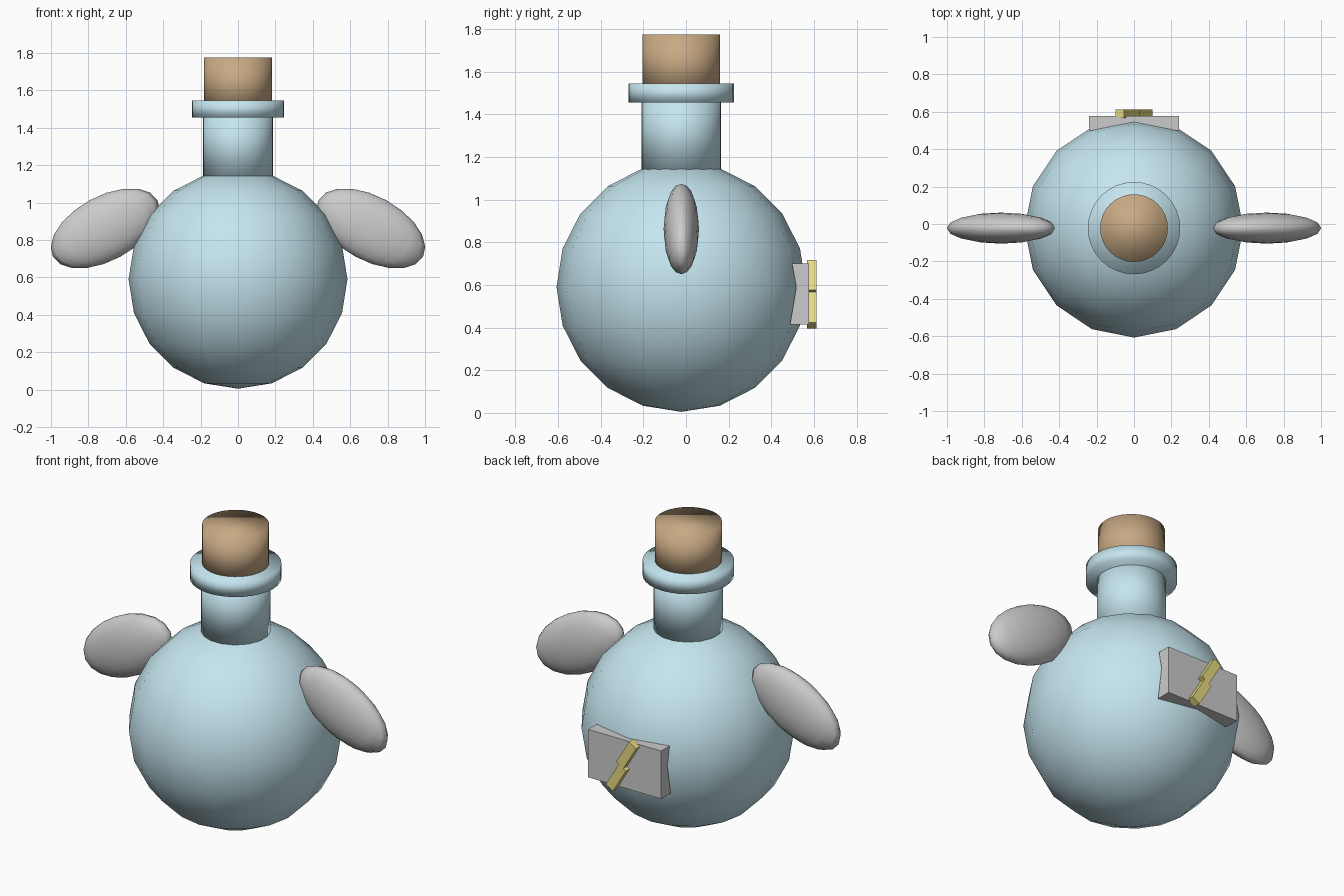
import bpy, bmesh, math
from mathutils import Vector

if "Cube" in bpy.data.objects:
    bpy.data.objects.remove(bpy.data.objects["Cube"])

CY = -0.022  # the flask axis sits slightly in front of the origin


def material(name, color):
    m = bpy.data.materials.new(name)
    m.diffuse_color = (*color, 1)
    m.use_nodes = True
    m.node_tree.nodes["Principled BSDF"].inputs["Base Color"].default_value = m.diffuse_color
    return m


glass = material("pale_glass", (0.56, 0.79, 0.87))
cork = material("cork_brown", (0.58, 0.40, 0.23))
yellow = material("yellow", (0.80, 0.70, 0.22))


def finish(bm, name, mat=None, smooth=False):
    bmesh.ops.recalc_face_normals(bm, faces=bm.faces)
    for f in bm.faces:
        f.smooth = smooth
    me = bpy.data.meshes.new(name)
    bm.to_mesh(me)
    bm.free()
    ob = bpy.data.objects.new(name, me)
    bpy.context.collection.objects.link(ob)
    if mat:
        me.materials.append(mat)
    return ob


def ball(name, loc, scale, rot=(0, 0, 0), mat=None):
    bm = bmesh.new()
    bmesh.ops.create_uvsphere(bm, u_segments=16, v_segments=10, radius=1)
    bmesh.ops.scale(bm, vec=scale, verts=bm.verts)
    ob = finish(bm, name, mat, True)
    ob.location, ob.rotation_euler = loc, rot
    return ob


def cylinder(name, r, z0, z1, mat):
    bm = bmesh.new()
    bmesh.ops.create_cone(bm, cap_ends=True, segments=32, radius1=r, radius2=r, depth=z1 - z0)
    ob = finish(bm, name, mat, True)
    ob.location = (0, CY, (z0 + z1) / 2)
    return ob


# Round flask body, neck, lip and stopper
ball("flask_body", (0, CY, 0.59), (0.585, 0.585, 0.585), mat=glass)
cylinder("flask_neck", 0.187, 1.13, 1.50, glass)
cylinder("flask_lip", 0.247, 1.455, 1.545, glass)
cylinder("stopper", 0.181, 1.50, 1.775, cork)

# Drooping side wings, flattened ellipsoids
for s, side in ((1, "right"), (-1, "left")):
    ball(side + "_wing", (s * 0.71, CY, 0.862), (0.318, 0.083, 0.172),
         (0, s * math.radians(28.5), 0))

# Back plate: flat outside, inside bent to follow the flask
bm = bmesh.new()
bmesh.ops.create_grid(bm, x_segments=2, y_segments=2, size=1)
inner_y = {-1: 0.488, 0: 0.517, 1: 0.497}
heights = {-1: 0.415, 0: 0.59, 1: 0.70}
for v in bm.verts:
    i, j = round(v.co.x), round(v.co.y)
    v.co = Vector((0.24 * i, inner_y[j] + (0.045 if i == 0 else 0), heights[j]))
ext = bmesh.ops.extrude_face_region(bm, geom=bm.faces[:], use_keep_orig=True)
for v in ext["geom"]:
    if isinstance(v, bmesh.types.BMVert):
        v.co.y = 0.577
finish(bm, "back_plate")

# Slanted zigzag bar on the plate
outline = [(-0.0375, -0.165), (0.0175, -0.165), (0.0175, 0), (0.0375, 0),
           (0.0375, 0.165), (-0.0175, 0.165), (-0.0175, 0), (-0.0375, 0)]
c, s = math.cos(math.radians(31)), math.sin(math.radians(31))
bm = bmesh.new()
face = bm.faces.new([bm.verts.new((u * c - v * s, 0.567, 0.557 + u * s + v * c))
                     for u, v in outline])
ext = bmesh.ops.extrude_face_region(bm, geom=[face], use_keep_orig=True)
bmesh.ops.translate(bm, vec=(0, 0.045, 0),
                    verts=[g for g in ext["geom"] if isinstance(g, bmesh.types.BMVert)])
finish(bm, "zigzag_emblem", yellow)
